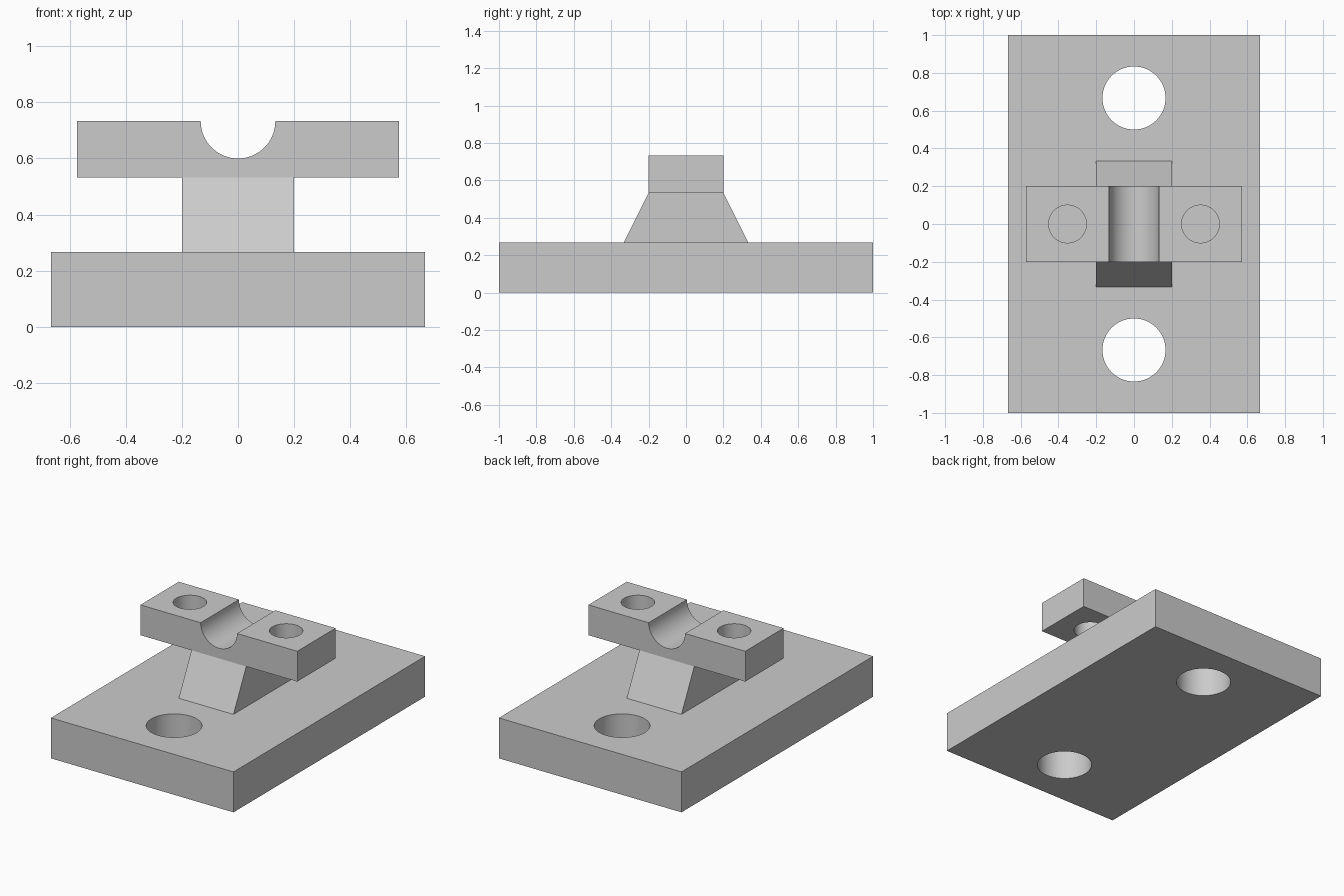
import bpy
import bmesh
from math import cos, sin, pi, radians
from mathutils import Vector

if "Cube" in bpy.data.objects:
    bpy.data.objects.remove(bpy.data.objects["Cube"], do_unlink=True)

grey = bpy.data.materials.new("plain grey")
grey.use_nodes = True
grey.diffuse_color = (0.6, 0.6, 0.6, 1)
grey.node_tree.nodes["Principled BSDF"].inputs["Base Color"].default_value = grey.diffuse_color


def prism(name, outline, direction):
    """Extrude a closed outline of 3D points along a direction."""
    bm = bmesh.new()
    face = bm.faces.new([bm.verts.new(p) for p in outline])
    moved = bmesh.ops.extrude_face_region(bm, geom=[face])["geom"]
    verts = [v for v in moved if isinstance(v, bmesh.types.BMVert)]
    bmesh.ops.translate(bm, verts=verts, vec=Vector(direction))
    bmesh.ops.recalc_face_normals(bm, faces=bm.faces)
    mesh = bpy.data.meshes.new(name)
    bm.to_mesh(mesh)
    bm.free()
    mesh.materials.append(grey)
    obj = bpy.data.objects.new(name, mesh)
    bpy.context.collection.objects.link(obj)
    return obj


def drill(obj, x, y, radius):
    """Cut a vertical through hole."""
    bpy.ops.mesh.primitive_cylinder_add(vertices=64, radius=radius, depth=3, location=(x, y, 0))
    cutter = bpy.context.object
    cutter.name = "hole_cutter"
    cutter.hide_render = True
    cutter.data.materials.append(grey)
    mod = obj.modifiers.new("hole", "BOOLEAN")
    mod.object = cutter
    mod.solver = "EXACT"
    bpy.context.view_layer.objects.active = obj
    bpy.ops.object.modifier_apply(modifier=mod.name)
    bpy.data.objects.remove(cutter, do_unlink=True)


BASE_TOP, BAR_BOTTOM, BAR_TOP = 0.267, 0.533, 0.733
BASE_X, BAR_X, HALF = 0.667, 0.573, 0.2
GROOVE = 0.133

# Base plate with two mounting holes
base = prism("base_plate", [(-BASE_X, -1, 0), (BASE_X, -1, 0), (BASE_X, 1, 0), (-BASE_X, 1, 0)],
             (0, 0, BASE_TOP))
# Tapered pedestal
pedestal = prism("pedestal", [(-HALF, -0.333, BASE_TOP), (-HALF, 0.333, BASE_TOP),
                              (-HALF, HALF, BAR_BOTTOM), (-HALF, -HALF, BAR_BOTTOM)],
                 (2 * HALF, 0, 0))
# Cross bar with a half-round groove
steps = 32
arc = [(GROOVE * cos(pi * i / steps), -HALF, BAR_TOP - GROOVE * sin(pi * i / steps))
       for i in range(steps + 1)]
bar = prism("cross_bar", [(-BAR_X, -HALF, BAR_BOTTOM), (BAR_X, -HALF, BAR_BOTTOM),
                          (BAR_X, -HALF, BAR_TOP)] + arc + [(-BAR_X, -HALF, BAR_TOP)],
            (0, 2 * HALF, 0))

for side in (-1, 1):
    drill(base, 0, side * 0.667, 0.167)
    drill(bar, side * 0.352, 0, 0.1)

# Smooth the round walls, keep the edges sharp
bpy.ops.object.select_all(action="DESELECT")
for obj in (base, pedestal, bar):
    obj.select_set(True)
bpy.context.view_layer.objects.active = base
bpy.ops.object.shade_smooth_by_angle(angle=radians(30))
